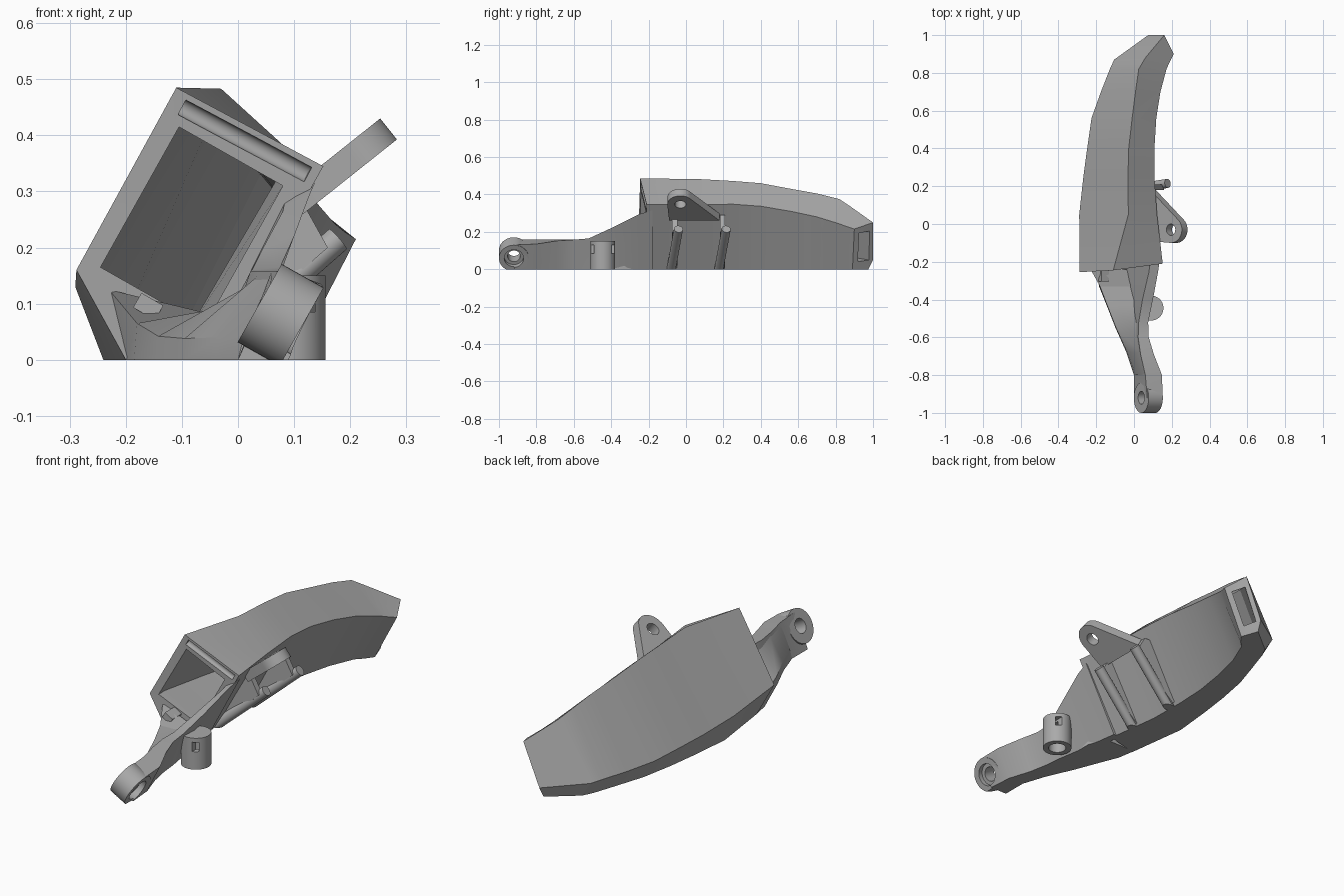
import bpy, bmesh, math
from mathutils import Vector, Matrix

if "Cube" in bpy.data.objects:
    bpy.data.objects.remove(bpy.data.objects["Cube"], do_unlink=True)

grey = bpy.data.materials.new("plain_grey")
grey.use_nodes = True
colour = (0.4, 0.4, 0.4, 1)
grey.diffuse_color = colour
grey.node_tree.nodes["Principled BSDF"].inputs["Base Color"].default_value = colour


def finish(name, bm, clip=False):
    """Turn a bmesh into an object, optionally cut flat at the ground."""
    if clip:
        geom = bm.verts[:] + bm.edges[:] + bm.faces[:]
        bmesh.ops.bisect_plane(bm, geom=geom, plane_co=(0, 0, 0), plane_no=(0, 0, 1), clear_inner=True)
        bmesh.ops.holes_fill(bm, edges=[e for e in bm.edges if e.is_boundary])
    bmesh.ops.recalc_face_normals(bm, faces=bm.faces)
    mesh = bpy.data.meshes.new(name)
    bm.to_mesh(mesh)
    bm.free()
    mesh.materials.append(grey)
    obj = bpy.data.objects.new(name, mesh)
    bpy.context.collection.objects.link(obj)
    return obj


def loft(name, sections):
    """Skin a list of equal sized rings of (x, y, z) points."""
    bm = bmesh.new()
    rings = [[bm.verts.new(p) for p in s] for s in sections]
    n = len(rings[0])
    for a, b in zip(rings, rings[1:]):
        for i in range(n):
            j = (i + 1) % n
            bm.faces.new((a[i], a[j], b[j], b[i]))
    bm.faces.new(rings[0])
    bm.faces.new(rings[-1])
    return finish(name, bm)


def at(y, *xz):
    return [(x, y, z) for x, z in xz]


def rod(name, start, end, radius, sides=32, clip=False):
    a, b = Vector(start), Vector(end)
    d = b - a
    m = Matrix.Translation((a + b) / 2) @ d.to_track_quat('Z', 'Y').to_matrix().to_4x4()
    bm = bmesh.new()
    bmesh.ops.create_cone(bm, cap_ends=True, segments=sides, radius1=radius, radius2=radius,
                          depth=d.length, matrix=m)
    return finish(name, bm, clip)


def box(name, centre, size, tilt=0):
    m = Matrix.Translation(centre) @ Matrix.Rotation(tilt, 4, 'Y') @ Matrix.Diagonal((*size, 1))
    bm = bmesh.new()
    bmesh.ops.create_cube(bm, size=1, matrix=m)
    return finish(name, bm)


def plate(name, outline, offset):
    """Extrude a planar outline both ways along an offset vector."""
    off = Vector(offset)
    return loft(name, [[Vector(p) - off for p in outline], [Vector(p) + off for p in outline]])


def cut(targets, cutters):
    for t in targets:
        for c in cutters:
            mod = t.modifiers.new("cut", 'BOOLEAN')
            mod.operation, mod.solver, mod.object = 'DIFFERENCE', 'EXACT', c
        bpy.context.view_layer.update()
        ev = t.evaluated_get(bpy.context.evaluated_depsgraph_get())
        mesh = bpy.data.meshes.new_from_object(ev)
        t.modifiers.clear()
        t.data = mesh
    for c in cutters:
        bpy.data.objects.remove(c, do_unlink=True)


# Duct shell: rings run bottom left, left, ridge, right, bottom right
body = loft("duct_body", [
    [(-.2, -.25, 0), (-.288, -.255, .16), (-.11, -.245, .485), (.152, -.21, .345), (-.04, -.21, 0)],
    at(.05, (-.24, 0), (-.29, .13), (-.03, .483), (.122, .345), (-.075, 0)),
    at(.25, (-.22, 0), (-.268, .11), (-.032, .472), (.108, .348), (-.078, 0)),
    at(.4, (-.2, 0), (-.248, .1), (-.028, .46), (.108, .337), (-.07, 0)),
    at(.56, (-.17, 0), (-.225, .09), (-.01, .43), (.118, .31), (-.045, 0)),
    at(.7, (-.125, 0), (-.175, .08), (.008, .405), (.14, .28), (-.01, 0)),
    at(.82, (-.085, 0), (-.128, .075), (.025, .375), (.172, .243), (.04, 0)),
    [(-.06, .87, 0), (-.105, .87, .07), (.06, .88, .335), (.19, .86, .228), (.07, .85, 0)],
    [(.07, .975, 0), (.075, 1, .05), (.16, 1, .25), (.21, .9, .215), (.1, .89, 0)],
])

# Hollow passage from the square inlet to the narrow outlet
passage = loft("passage", [
    at(-.3, (-.245, .165), (-.105, .415), (.08, .31), (-.06, .06)),
    at(-.2, (-.245, .165), (-.105, .415), (.08, .31), (-.06, .06)),
    at(.1, (-.235, .13), (-.045, .435), (.068, .32), (-.09, .05)),
    at(.45, (-.19, .1), (-.02, .41), (.075, .31), (-.06, .05)),
    at(.8, (-.085, .08), (.04, .33), (.125, .23), (.04, .05)),
    [(.08, .975, .05), (.152, .98, .205), (.188, .93, .19), (.115, .93, .04)],
    [(.14, 1.0, .03), (.212, 1.01, .185), (.248, .96, .17), (.175, .96, .02)],
])
groove = rod("groove", (-.1, -.24, .45), (.125, -.215, .33), .015, 24)
cut([body], [passage, groove])

# Arm with a lug eye, tilted like the inlet
tilt_axis = Vector((.87, 0, -.49))
arm = loft("arm", [
    at(-.18, (-.06, 0), (.085, .29), (.137, .315), (-.03, 0)),
    at(-.25, (-.06, 0), (.08, .265), (.128, .295), (-.02, 0)),
    at(-.4, (-.04, 0), (.045, .2), (.1, .22), (0, 0)),
    at(-.52, (-.03, 0), (.025, .16), (.075, .165), (.02, 0)),
    at(-.6, (-.02, 0), (.022, .158), (.078, .158), (.028, 0)),
    at(-.69, (-.01, 0), (.035, .158), (.105, .152), (.045, 0)),
    at(-.8, (0, 0), (.06, .158), (.148, .135), (.08, 0)),
    at(-.92, (0, 0), (.07, .158), (.152, .13), (.09, 0)),
])
eye = Vector((.076, -.92, .08))
lug = rod("arm_lug", eye - tilt_axis * .043, eye + tilt_axis * .043, .08, 48, True)
cut([arm, lug], [rod("eye_hole", eye - tilt_axis * .2, eye + tilt_axis * .2, .034),
                 rod("eye_recess", eye + tilt_axis * .02, eye + tilt_axis * .2, .052)])

# Sloping web joining the duct floor to the arm
loft("floor_web", [
    at(-.24, (-.2, 0), (-.23, .125), (-.04, .045), (-.03, 0)),
    at(-.33, (-.185, 0), (-.18, .065), (0, .07), (0, 0)),
    at(-.43, (-.145, 0), (-.142, .042), (.01, .1), (0, 0)),
    at(-.55, (-.098, 0), (-.095, .038), (.015, .13), (.01, 0)),
    at(-.68, (-.04, 0), (-.035, .04), (.03, .145), (.03, 0)),
    at(-.8, (0, 0), (.01, .04), (.06, .15), (.06, 0)),
])
box("floor_catch", (-.16, -.27, .095), (.045, .07, .03), math.radians(30))

# Upright socket beside the arm with a strap slot
socket = rod("socket", (.09, -.445, 0), (.09, -.445, .15), .066, 48)
cut([socket], [rod("socket_bore", (.09, -.445, -.1), (.09, -.445, .12), .04),
               box("strap_slot", (.125, -.445, .108), (.025, .3, .045))])

# Mounting ear: rounded tip around a hole, widening to the duct
centre = Vector((.21, -.03, .365))
along, normal = Vector((.78, 0, .62)), Vector((-.62, 0, .78))


def ear_point(d, y):
    return centre + along * d + Vector((0, y, 0))


outline = [ear_point(-.14, -.06)]
for i in range(17):
    a = math.radians(-95 + i * 145 / 16)
    outline.append(ear_point(.075 * math.cos(a), .07 * math.sin(a)))
outline.append(ear_point(-.14, .21))
ear = plate("mounting_ear", outline, normal * .024)
cut([ear], [rod("ear_hole", centre - normal * .1, centre + normal * .1, .03)])

# Two round ribs with webs along the inner wall
for name, y in (("front", -.04), ("rear", .215)):
    rod(name + "_rib", (.178, y, .215), (-.1, y - .045, -.03), .024, 24, True)
    plate(name + "_rib_web", at(y - .02, (.16, .2), (-.06, .005), (-.08, .03), (.08, .29), (.11, .29)),
          (0, .014, 0))

# Smooth curved surfaces, keep hard edges
bpy.ops.object.select_all(action='DESELECT')
for o in bpy.context.collection.objects:
    if o.type == 'MESH' and grey.name in o.data.materials:
        o.select_set(True)
        bpy.context.view_layer.objects.active = o
bpy.ops.object.shade_smooth_by_angle(angle=math.radians(22))
